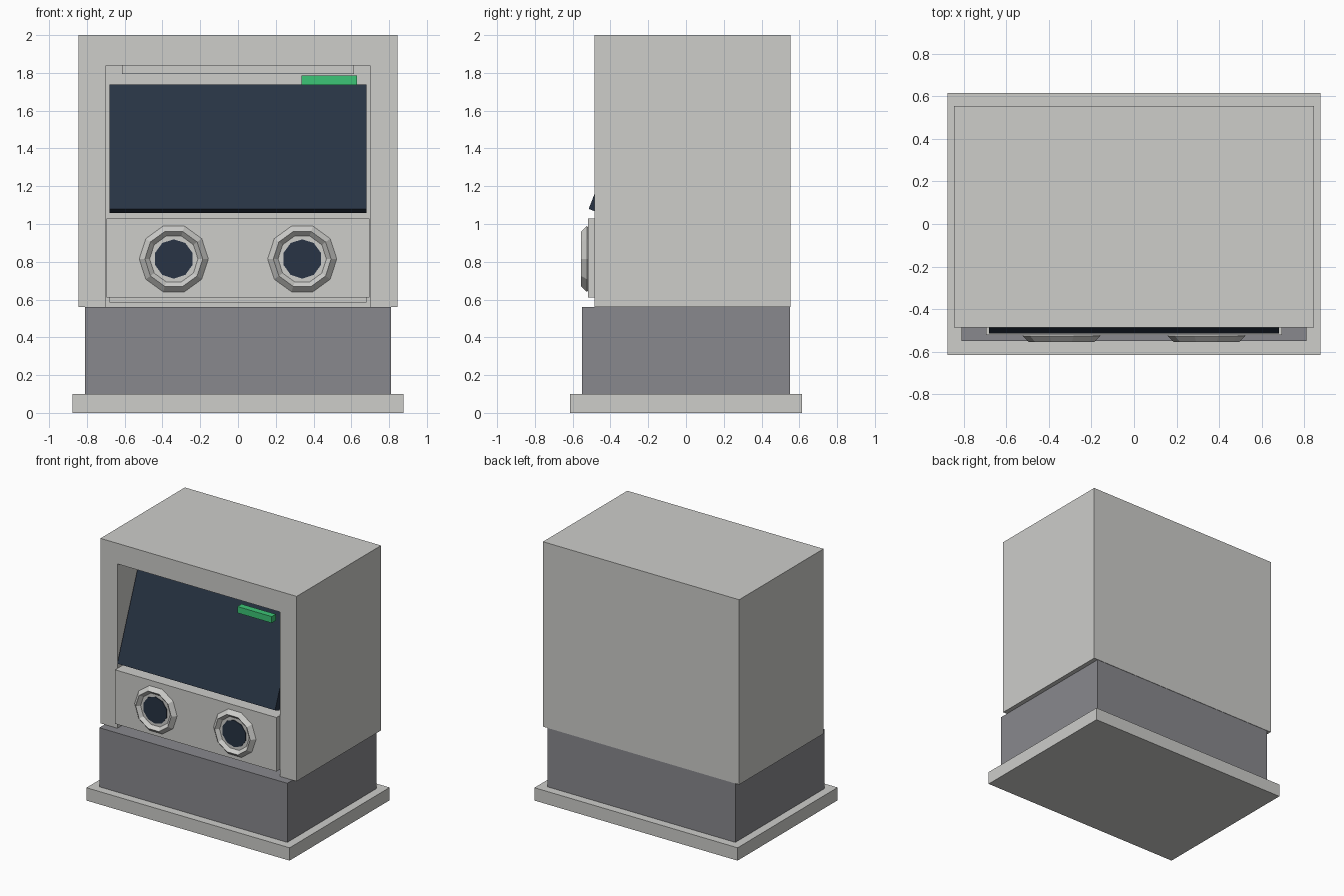
import bpy
import math

cube = bpy.data.objects.get("Cube")
if cube:
    bpy.data.objects.remove(cube, do_unlink=True)


def material(name, rgb):
    m = bpy.data.materials.new(name)
    m.use_nodes = True
    m.diffuse_color = (*rgb, 1)
    m.node_tree.nodes["Principled BSDF"].inputs["Base Color"].default_value = (*rgb, 1)
    return m


light = material("light_grey", (0.61, 0.61, 0.59))
dark = material("dark_grey", (0.25, 0.25, 0.27))
navy = material("navy_glass", (0.021, 0.034, 0.058))
green = material("green", (0.045, 0.56, 0.18))


def finish(name, mat):
    ob = bpy.context.object
    ob.name = name
    ob.data.materials.clear()
    ob.data.materials.append(mat)
    return ob


def box(name, mat, x, y, z):
    """Box from (min, max) ranges on each axis."""
    ranges = (x, y, z)
    bpy.ops.mesh.primitive_cube_add(size=1, location=[(a + b) / 2 for a, b in ranges])
    ob = finish(name, mat)
    ob.scale = [b - a for a, b in ranges]
    bpy.ops.object.transform_apply(location=False, rotation=False, scale=True)
    return ob


# Foot and plinth
box("foot", light, (-0.875, 0.875), (-0.615, 0.615), (0, 0.1))
box("plinth", dark, (-0.81, 0.81), (-0.55, 0.55), (0.1, 0.56))

# Cabinet with a front recess open at the bottom
cabinet = box("cabinet", light, (-0.845, 0.845), (-0.485, 0.553), (0.56, 2.0))
cutter = box("recess_cutter", light, (-0.7, 0.7), (-0.7, 0.1), (0.4, 1.84))
cutter.hide_render = True
cutter.hide_viewport = True
cut = cabinet.modifiers.new("recess", "BOOLEAN")
cut.operation = "DIFFERENCE"
cut.solver = "EXACT"
cut.object = cutter

# Parts inside the recess
box("inner_body", light, (-0.68, 0.68), (-0.44, 0.09), (0.585, 1.02))
box("control_panel", light, (-0.695, 0.695), (-0.52, -0.1), (0.61, 1.03))
box("lamp_housing", light, (-0.615, 0.615), (-0.3, 0.0), (1.795, 1.838))
box("status_light", green, (0.335, 0.63), (-0.485, -0.435), (1.735, 1.785))

# Screen leaning back
screen = box("screen", navy, (-0.68, 0.68), (-0.3885, -0.3285), (1.045, 1.753))
screen.rotation_euler.x = math.radians(-21.3)

# Two dials: faceted rim, plate and dark centre
for side, x in (("right", -0.34), ("left", 0.34)):
    bpy.ops.mesh.primitive_torus_add(
        major_segments=10, minor_segments=4, major_radius=0.153, minor_radius=0.03,
        location=(x, -0.525, 0.815), rotation=(math.pi / 2, 0, 0))
    finish(side + "_dial_rim", light)
    for part, mat, radius, front in (("plate", light, 0.14, -0.53),
                                     ("centre", navy, 0.104, -0.535)):
        bpy.ops.mesh.primitive_cylinder_add(
            vertices=10, radius=radius, depth=0.03,
            location=(x, front + 0.015, 0.815), rotation=(math.pi / 2, 0, 0))
        finish(side + "_dial_" + part, mat)
